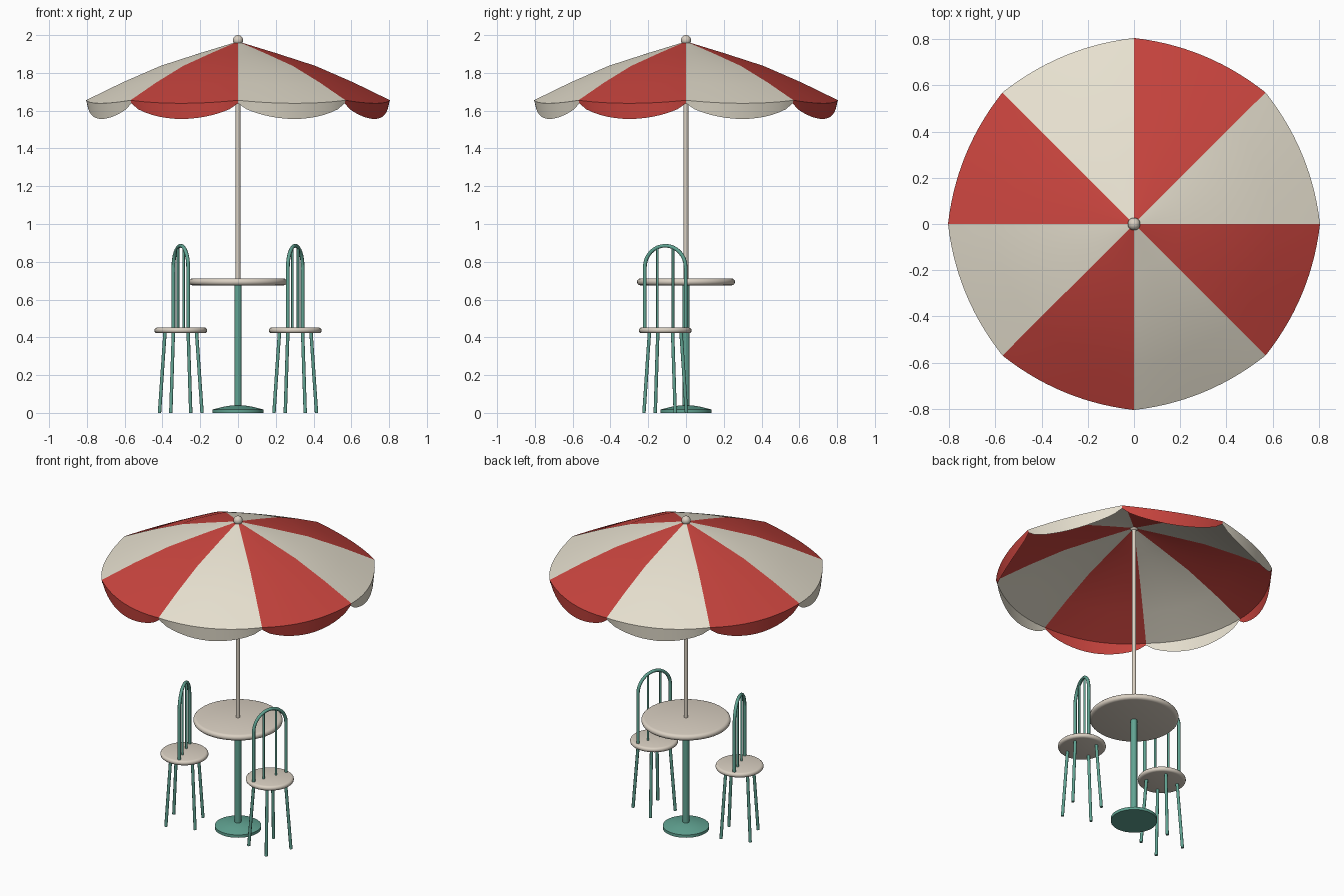
import bpy, bmesh
from math import sin, cos, pi, sqrt, radians
from mathutils import Vector

cube = bpy.data.objects.get("Cube")
if cube:
    bpy.data.objects.remove(cube, do_unlink=True)


def material(name, rgb):
    m = bpy.data.materials.new(name)
    m.use_nodes = True
    m.diffuse_color = (*rgb, 1)
    m.node_tree.nodes["Principled BSDF"].inputs["Base Color"].default_value = (*rgb, 1)
    return m


CREAM = material("cream_fabric", (0.79, 0.74, 0.62))
RED = material("red_fabric", (0.58, 0.058, 0.048))
STONE = material("pale_beige", (0.70, 0.63, 0.54))
GREEN = material("green_metal", (0.12, 0.37, 0.29))


def finish(name, bm, mat, angle=35):
    me = bpy.data.meshes.new(name)
    bmesh.ops.recalc_face_normals(bm, faces=bm.faces)
    bm.to_mesh(me)
    bm.free()
    me.materials.append(mat)
    me.shade_smooth()
    me.set_sharp_from_angle(angle=radians(angle))
    ob = bpy.data.objects.new(name, me)
    bpy.context.collection.objects.link(ob)
    return ob


def lathe(name, profile, mat, location=(0, 0, 0), steps=40):
    """Revolve an (r, z) profile around the vertical axis."""
    bm = bmesh.new()
    verts = [bm.verts.new((r, 0, z)) for r, z in profile]
    edges = [bm.edges.new(pair) for pair in zip(verts, verts[1:])]
    bmesh.ops.spin(bm, geom=verts + edges, cent=(0, 0, 0), axis=(0, 0, 1),
                   angle=2 * pi, steps=steps, use_duplicate=False)
    bmesh.ops.remove_doubles(bm, verts=bm.verts, dist=0.0005)
    ob = finish(name, bm, mat)
    ob.location = location
    return ob


def round_slab(radius, bottom, top):
    """Disc profile with a rounded rim."""
    h = (top - bottom) / 2
    mid = (top + bottom) / 2
    rim = [(radius - h * (1 - cos(a)), mid + h * sin(a))
           for a in [radians(-90 + 30 * i) for i in range(7)]]
    return [(0, bottom)] + rim + [(0, top)]


def tubes(name, paths, radius, mat):
    """Round tubes following lists of points."""
    cu = bpy.data.curves.new(name, "CURVE")
    cu.dimensions = "3D"
    cu.bevel_depth = radius
    cu.bevel_resolution = 2
    cu.use_fill_caps = True
    for path in paths:
        sp = cu.splines.new("POLY")
        sp.points.add(len(path) - 1)
        for p, co in zip(sp.points, path):
            p.co = (*co, 1)
    cu.materials.append(mat)
    ob = bpy.data.objects.new(name, cu)
    bpy.context.collection.objects.link(ob)
    return ob


# Table, stand and parasol pole
lathe("table_base", [(0, 0), (0.135, 0), (0.135, 0.018), (0.08, 0.032), (0.03, 0.04), (0, 0.04)], GREEN)
lathe("table_post", [(0, 0.02), (0.019, 0.02), (0.019, 0.68), (0, 0.68)], GREEN, steps=20)
lathe("table_top", round_slab(0.26, 0.675, 0.712), STONE, steps=48)
lathe("parasol_pole", [(0, 0.7), (0.0125, 0.7), (0.0125, 1.96), (0, 1.96)], STONE, steps=20)
lathe("pole_ball", [(0.027 * cos(a), 1.973 + 0.027 * sin(a))
                    for a in [pi * (i / 12 - 0.5) for i in range(13)]], STONE, steps=24)

# Parasol canopy: eight bulging panels, each with a scalloped valance
RIB = [(0.004, 1.965), (0.2, 1.905), (0.41, 1.837), (0.61, 1.75), (0.805, 1.655)]
COLS = 14


def canopy_panel(k):
    a0, a1 = k * pi / 4, (k + 1) * pi / 4
    out = Vector((cos((a0 + a1) / 2), sin((a0 + a1) / 2), 0))
    bm = bmesh.new()
    rows = []
    for r, z in RIB:
        t = r / RIB[-1][0]
        p0 = Vector((r * cos(a0), r * sin(a0), z))
        p1 = Vector((r * cos(a1), r * sin(a1), z))
        row = []
        for i in range(COLS + 1):
            u = i / COLS
            arch = 4 * u * (1 - u)
            co = p0.lerp(p1, u) + out * (0.044 * arch * t)
            co.z -= 0.016 * arch * t * t
            row.append(bm.verts.new(co))
        rows.append(row)
    # valance hanging from the panel edge
    for f in (0.5, 1):
        row = []
        for i in range(COLS + 1):
            top = rows[len(RIB) - 1][i].co
            drop = 0.016 + 0.067 * max(0, sin(pi * i / COLS)) ** 0.6
            inset = 1 - 0.008 * f
            row.append(bm.verts.new((top.x * inset, top.y * inset, top.z - drop * f)))
        rows.append(row)
    for lo, hi in zip(rows, rows[1:]):
        for i in range(COLS):
            bm.faces.new((lo[i], hi[i], hi[i + 1], lo[i + 1]))
    finish(f"canopy_panel_{k + 1}", bm, RED if k % 2 else CREAM)


for k in range(8):
    canopy_panel(k)

# Two chairs facing the table, mirrored left and right
HOOP_R, HOOP_Z, SEAT_Z = 0.115, 0.77, 0.43


def chair(side, s):
    centre = Vector((s * 0.303, -0.11, 0))
    across = Vector((s * 0.34, 0.94, 0)).normalized()
    ahead = Vector((-across.y, across.x, 0))

    def at(u, v, z):
        return centre + across * u + ahead * v + Vector((0, 0, z))

    lathe(f"{side}_chair_seat", round_slab(0.14, 0.422, 0.452), STONE, centre)
    arch = [at(HOOP_R * cos(a), 0, HOOP_Z + HOOP_R * sin(a))
            for a in [pi * i / 16 for i in range(17)]]
    tubes(f"{side}_chair_hoop", [[at(HOOP_R, 0, SEAT_Z)] + arch + [at(-HOOP_R, 0, SEAT_Z)]],
          0.01, GREEN)
    bar_top = HOOP_Z + sqrt(HOOP_R ** 2 - 0.044 ** 2)
    tubes(f"{side}_chair_back_bars",
          [[at(u, 0, SEAT_Z), at(u, 0, bar_top)] for u in (-0.044, 0.044)], 0.007, GREEN)
    tubes(f"{side}_chair_legs",
          [[at(0.088 * i, 0.088 * j, 0), at(0.065 * i, 0.065 * j, SEAT_Z)]
           for i in (-1, 1) for j in (-1, 1)], 0.0095, GREEN)


chair("left", 1)
chair("right", -1)
